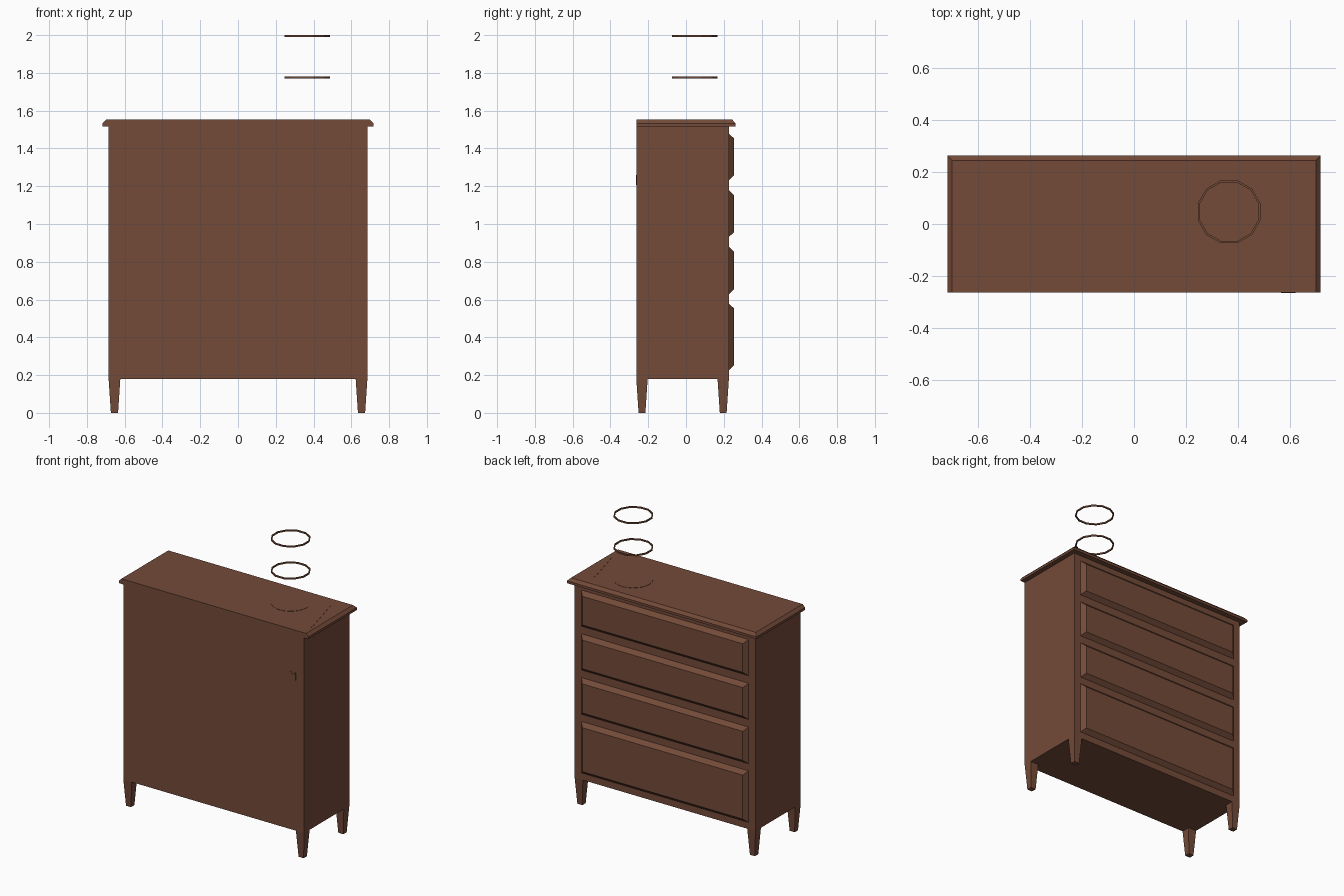
import bpy, bmesh, math
from mathutils import Matrix

if "Cube" in bpy.data.objects:
    bpy.data.objects.remove(bpy.data.objects["Cube"])

wood = bpy.data.materials.new("dark_brown_wood")
wood.diffuse_color = (0.172, 0.069, 0.040, 1)
wood.use_nodes = True
wood.node_tree.nodes["Principled BSDF"].inputs["Base Color"].default_value = wood.diffuse_color


def finish(name, bm):
    bmesh.ops.recalc_face_normals(bm, faces=bm.faces)
    me = bpy.data.meshes.new(name)
    bm.to_mesh(me)
    bm.free()
    me.materials.append(wood)
    ob = bpy.data.objects.new(name, me)
    bpy.context.collection.objects.link(ob)
    return ob


def loft(name, rings):
    """Closed solid through a list of equal-length point rings."""
    bm = bmesh.new()
    vs = [[bm.verts.new(p) for p in r] for r in rings]
    n = len(vs[0])
    for a, b in zip(vs, vs[1:]):
        for i in range(n):
            j = (i + 1) % n
            bm.faces.new((a[i], a[j], b[j], b[i]))
    bm.faces.new(vs[0])
    bm.faces.new(vs[-1])
    return finish(name, bm)


def rect_xy(x0, x1, y0, y1, z):
    return [(x0, y0, z), (x1, y0, z), (x1, y1, z), (x0, y1, z)]


def rect_xz(x0, x1, z0, z1, y):
    return [(x0, y, z0), (x1, y, z0), (x1, y, z1), (x0, y, z1)]


def box(name, x0, x1, y0, y1, z0, z1):
    return loft(name, [rect_xy(x0, x1, y0, y1, z0), rect_xy(x0, x1, y0, y1, z1)])


def hoop(name, cx, cy, z, r, width, height, n=12):
    """Flat faceted ring with a rectangular section."""
    bm = bmesh.new()
    section = [(r, z), (r, z + height), (r - width, z + height), (r - width, z)]
    vs = []
    for i in range(n):
        a = 2 * math.pi * (i + 0.5) / n
        vs.append([bm.verts.new((cx + q * math.cos(a), cy + q * math.sin(a), h))
                   for q, h in section])
    for i in range(n):
        a, b = vs[i], vs[(i + 1) % n]
        for k in range(4):
            m = (k + 1) % 4
            bm.faces.new((a[k], b[k], b[m], a[m]))
    return finish(name, bm)


# Cabinet body
box("cabinet_body", -0.685, 0.685, -0.263, 0.227, 0.18, 1.517)

# Top board, chamfered on the sides and the drawer side
loft("top_board", [rect_xy(-0.718, 0.718, -0.263, 0.263, 1.517),
                   rect_xy(-0.718, 0.718, -0.263, 0.263, 1.533),
                   rect_xy(-0.70, 0.70, -0.263, 0.245, 1.552)])

# Tapered legs
for sx in (-1, 1):
    for y, side in ((-0.233, "front"), (0.197, "back")):
        x = sx * 0.654
        loft(f"{side}_leg", [rect_xy(x - 0.019, x + 0.019, y - 0.018, y + 0.018, 0),
                             rect_xy(x - 0.031, x + 0.031, y - 0.030, y + 0.030, 0.18)])

# Bevelled drawer fronts
for z0, z1 in ((1.23, 1.48), (0.93, 1.18), (0.627, 0.88), (0.225, 0.58)):
    b = 0.027
    loft("drawer_front", [rect_xz(-0.635, 0.635, z0, z1, 0.226),
                          rect_xz(-0.635 + b, 0.635 - b, z0 + b, z1 - b, 0.254)])

# Lamp base disc and the two floating shade hoops
bm = bmesh.new()
bmesh.ops.create_cone(bm, cap_ends=True, segments=24, radius1=0.122, radius2=0.122,
                      depth=0.003, matrix=Matrix.Translation((0.366, 0.047, 1.5522)))
finish("lamp_base", bm)
for z in (1.77, 1.99):
    hoop("shade_hoop", 0.366, 0.047, z, 0.125, 0.008, 0.01)

# Slanted strip lying on the top, where a picture frame stands
strip = box("frame_strip", -0.166, 0.166, -0.005, 0.005, 1.55, 1.5535)
strip.location = (0.632, -0.01, 0)
strip.rotation_euler = (0, 0, math.atan2(-0.32, 0.085))

# Small square plate on the plain face
box("socket_plate", 0.566, 0.622, -0.2645, -0.26, 1.207, 1.26)
box("socket_inset", 0.576, 0.614, -0.266, -0.26, 1.215, 1.25)
